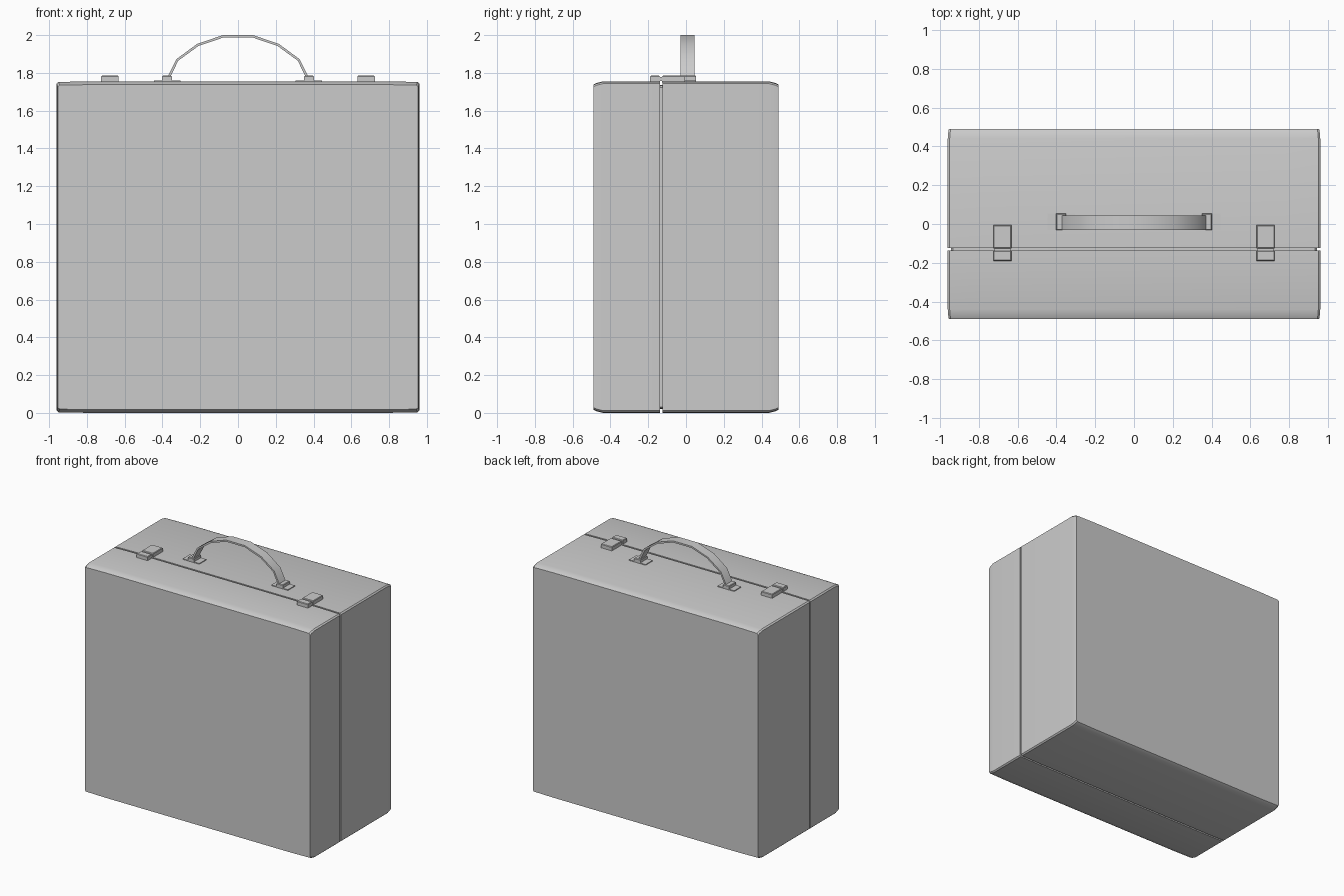
import bpy, bmesh, math

if "Cube" in bpy.data.objects:
    bpy.data.objects.remove(bpy.data.objects["Cube"])


def finish(name, bm, smooth=False):
    bmesh.ops.recalc_face_normals(bm, faces=bm.faces[:])
    me = bpy.data.meshes.new(name)
    bm.to_mesh(me)
    bm.free()
    ob = bpy.data.objects.new(name, me)
    bpy.context.collection.objects.link(ob)
    if smooth:
        bpy.ops.object.select_all(action='DESELECT')
        ob.select_set(True)
        bpy.context.view_layer.objects.active = ob
        bpy.ops.object.shade_smooth_by_angle(angle=math.radians(30))
    return ob


def loft(name, rings, smooth=True):
    """Skin closed rings of equal point count and cap both ends."""
    bm = bmesh.new()
    loops = [[bm.verts.new(p) for p in r] for r in rings]
    n = len(loops[0])
    for a, b in zip(loops, loops[1:]):
        for i in range(n):
            j = (i + 1) % n
            bm.faces.new((a[i], a[j], b[j], b[i]))
    bm.faces.new(loops[0])
    bm.faces.new(loops[-1][::-1])
    return finish(name, bm, smooth)


def case_ring(y, inset_x, inset_z):
    """Case outline with tiny corner chamfers and slightly bowed top and bottom."""
    w, h, mid = 0.96 - inset_x, 0.8775 - inset_z, 0.8775
    q = [(w, h - 0.012), (w - 0.01, h - 0.003), (0.78, h)]
    half = q + [(-x, z) for x, z in reversed(q)]
    return [(x, y, mid + z) for x, z in half] + [(-x, y, mid - z) for x, z in half]


def box(name, x0, x1, y0, y1, z0, z1, bevel=0.0):
    bm = bmesh.new()
    bmesh.ops.create_cube(bm, size=1)
    for v in bm.verts:
        v.co = ((x0 + x1) / 2 + v.co.x * (x1 - x0),
                (y0 + y1) / 2 + v.co.y * (y1 - y0),
                (z0 + z1) / 2 + v.co.z * (z1 - z0))
    if bevel:
        top = [e for e in bm.edges if all(v.co.z > z1 - 1e-5 for v in e.verts)]
        bmesh.ops.bevel(bm, geom=top, offset=bevel, segments=1, affect='EDGES')
    return finish(name, bm)


# Two shells with softened outer rims, meeting at a narrow seam
rim = [(0.49, 0.006, 0.017), (0.475, 0.003, 0.009), (0.44, 0.0, 0.0)]
loft("front_lid", [case_ring(-y, a, b) for y, a, b in rim] + [case_ring(-0.137, 0, 0)])
loft("back_shell", [case_ring(y, a, b) for y, a, b in rim] + [case_ring(-0.124, 0, 0)])
loft("seam_core", [case_ring(-0.15, 0.018, 0.02), case_ring(-0.11, 0.018, 0.02)])

# Arched strap handle
arch = [(0.375, 1.775), (0.327, 1.872), (0.217, 1.953), (0.08, 2.0)]
arch = arch + [(-x, z) for x, z in reversed(arch)]
rings = []
for x, z in arch:
    d = math.hypot(x, z - 1.65)
    ix, iz = x - 0.013 * x / d, z - 0.013 * (z - 1.65) / d
    rings.append([(x, -0.03, z), (x, 0.045, z), (ix, 0.045, iz), (ix, -0.03, iz)])
loft("handle", rings)

# Handle mounts and latches on both sides
for side, s in (("left", -1), ("right", 1)):
    def pair(name, a, b, *rest):
        box(side + "_" + name, min(s * a, s * b), max(s * a, s * b), *rest)
    pair("handle_plate", 0.305, 0.445, -0.032, 0.053, 1.75, 1.761)
    pair("handle_loop", 0.35, 0.402, -0.032, 0.053, 1.75, 1.785, 0.004)
    pair("latch_catch", 0.632, 0.725, -0.19, -0.138, 1.75, 1.785, 0.004)
    pair("latch_body", 0.632, 0.725, -0.126, -0.006, 1.75, 1.785, 0.004)
    pair("latch_hinge", 0.637, 0.72, -0.142, -0.12, 1.757, 1.779)
